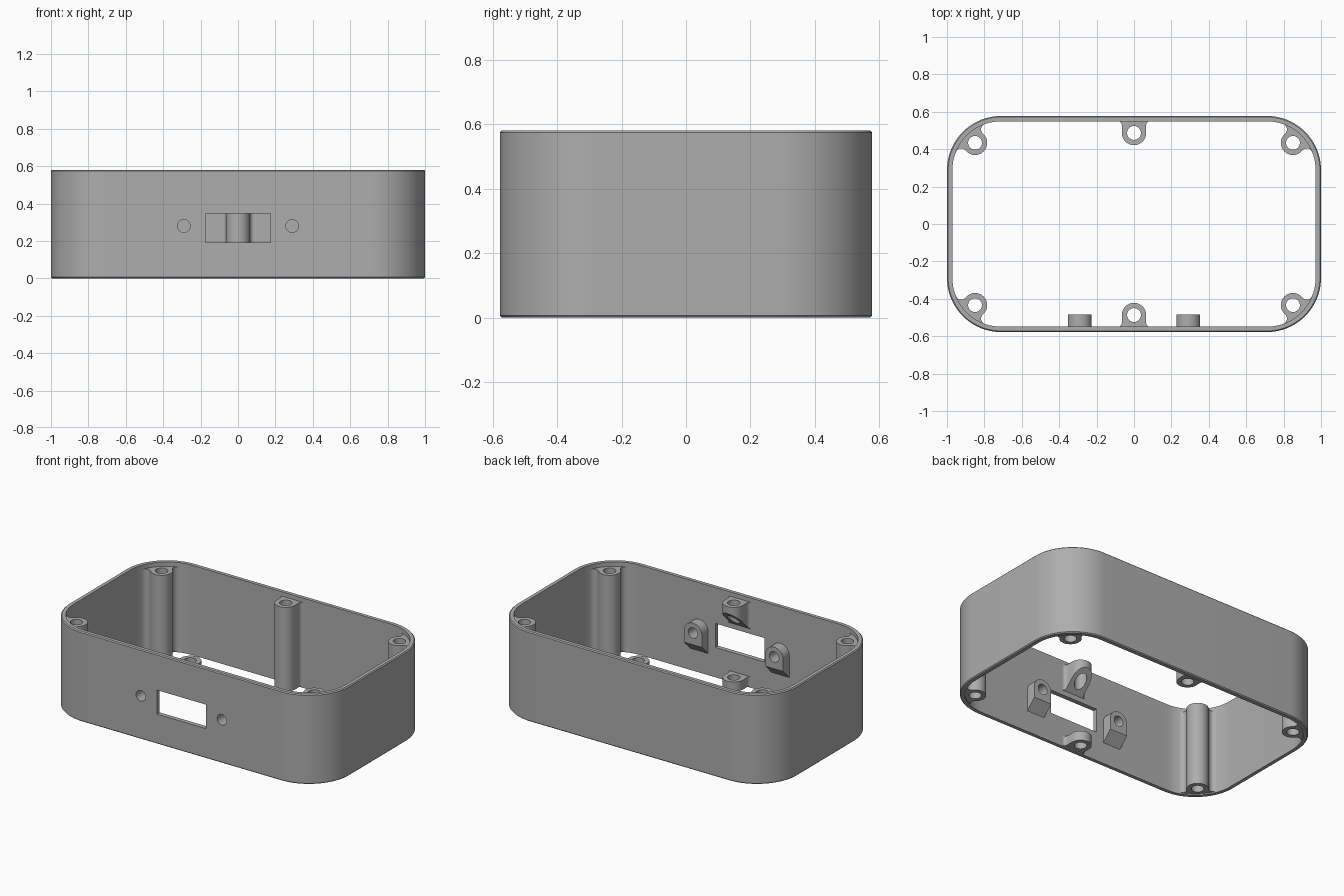
import bpy, bmesh
from math import sin, cos, pi, atan2, hypot, sqrt, radians
from mathutils import Matrix, Vector

cube = bpy.data.objects.get("Cube")
if cube:
    bpy.data.objects.remove(cube, do_unlink=True)

HX, HY, H = 1.0, 0.578, 0.58      # half length, half depth, height
CORNER, WALL = 0.29, 0.029        # outer corner radius, wall thickness
BOSS_R, HOLE_R = 0.065, 0.037
EMBED = 0.012                     # how far bosses sink into the wall
BOSS_Z0, BOSS_Z1 = 0.008, 0.552
TAB_X, TAB_Z = 0.29, 0.28

grey = bpy.data.materials.new("plain grey")
grey.use_nodes = True
grey.diffuse_color = (0.42, 0.42, 0.42, 1)
grey.node_tree.nodes["Principled BSDF"].inputs["Base Color"].default_value = grey.diffuse_color


def arc(cx, cy, r, a0, a1, n):
    return [(cx + r * cos(a0 + (a1 - a0) * i / n), cy + r * sin(a0 + (a1 - a0) * i / n))
            for i in range(n + 1)]


def finish(bm, name):
    bmesh.ops.recalc_face_normals(bm, faces=bm.faces)
    mesh = bpy.data.meshes.new(name)
    bm.to_mesh(mesh)
    bm.free()
    mesh.materials.append(grey)
    ob = bpy.data.objects.new(name, mesh)
    bpy.context.collection.objects.link(ob)
    return ob


def loft(name, loops, ring=False, matrix=Matrix()):
    """Skin equal-length loops; a ring joins last to first, otherwise ends are capped."""
    bm = bmesh.new()
    rows = [[bm.verts.new(matrix @ Vector(p)) for p in loop] for loop in loops]
    n = len(rows[0])
    for a, b in zip(rows, rows[1:] + (rows[:1] if ring else [])):
        for i in range(n):
            j = (i + 1) % n
            bm.faces.new((a[i], a[j], b[j], b[i]))
    if not ring:
        bm.faces.new(rows[0])
        bm.faces.new(rows[-1])
    return finish(bm, name)


def prism(name, outline, z0, z1, matrix=Matrix()):
    return loft(name, [[(x, y, z) for x, y in outline] for z in (z0, z1)], matrix=matrix)


def box(name, centre, size, turn=Matrix()):
    bm = bmesh.new()
    bmesh.ops.create_cube(bm, size=1, matrix=Matrix.Translation(centre) @ turn @ Matrix.Diagonal((*size, 1)))
    return finish(bm, name)


def rod(name, centre, radius, length, turn=Matrix()):
    bm = bmesh.new()
    bmesh.ops.create_cone(bm, cap_ends=True, segments=32, radius1=radius, radius2=radius, depth=length,
                          matrix=Matrix.Translation(centre) @ turn)
    return finish(bm, name)


def cut(ob, cutter):
    cutter.hide_render = True
    mod = ob.modifiers.new("cut", 'BOOLEAN')
    mod.operation, mod.solver, mod.object = 'DIFFERENCE', 'EXACT', cutter
    bpy.context.view_layer.objects.active = ob
    bpy.ops.object.modifier_apply(modifier=mod.name)
    bpy.data.objects.remove(cutter, do_unlink=True)


def smooth(ob):
    bpy.ops.object.select_all(action='DESELECT')
    ob.select_set(True)
    bpy.context.view_layer.objects.active = ob
    bpy.ops.object.shade_smooth_by_angle(angle=radians(30))


def slope_cutter(x, z):
    """Removes everything below a 45 degree plane rising inward from the front wall."""
    n = Vector((0, -1, 1)).normalized()
    return box("slope_cutter", Vector((x, -HY + WALL, z)) - n * 0.25, (0.4, 1, 0.5),
               Matrix.Rotation(pi / 4, 4, 'X'))


# Outer wall: rounded rectangle ring with a fine chamfer on the outer rims
def rounded_rect(inset, z):
    pts = []
    for k, (sx, sy) in enumerate([(1, 1), (-1, 1), (-1, -1), (1, -1)]):
        pts += arc(sx * (HX - CORNER), sy * (HY - CORNER), CORNER - inset, k * pi / 2, (k + 1) * pi / 2, 20)
    return [(x, y, z) for x, y in pts]


C = 0.006
wall = loft("case_wall", [rounded_rect(i, z) for i, z in
            [(WALL, 0), (C, 0), (0, C), (0, H - C), (C, H), (WALL, H)]], ring=True)

# Front window and screw holes
SIDE = Matrix.Rotation(pi / 2, 4, 'X')
cut(wall, box("window_cutter", (0, -HY, 0.27), (0.35, 0.2, 0.155)))
for s in (1, -1):
    cut(wall, rod("screw_cutter", (s * TAB_X, -HY, TAB_Z), 0.034, 0.2, SIDE))
smooth(wall)


# Boss outlines, local +x pointing at the wall
def mirrored(half, back):
    return half + [(x, -y) for x, y in reversed(half[:-1])] + back


def flat_outline(gap, f=0.02):
    half = arc(gap - f, BOSS_R + f, f, 0, -pi / 2, 6) + arc(0, 0, BOSS_R, pi / 2, pi, 14)
    e = gap + EMBED
    return mirrored(half, [(e, -BOSS_R - f), (e, BOSS_R + f)])


def corner_outline(d, f=0.03):
    R = CORNER - WALL
    a, b = R - f, BOSS_R + f
    fx = (a * a + d * d - b * b) / (2 * d)
    fy = sqrt(a * a - fx * fx)
    t_wall, t_boss = atan2(fy, fx), atan2(fy, fx - d)
    half = arc(fx - d, fy, f, t_wall, t_boss - pi, 8) + arc(0, 0, BOSS_R, t_boss, pi, 14)
    return mirrored(half, arc(-d, 0, R + EMBED, -t_wall, t_wall, 10))


def boss(name, outline, x, y, angle, z0=BOSS_Z0, z1=BOSS_Z1, slope=None):
    ob = prism(name, outline, z0, z1, Matrix.Translation((x, y, 0)) @ Matrix.Rotation(angle, 4, 'Z'))
    cut(ob, rod("bore_cutter", (x, y, H / 2), HOLE_R, 1))
    if slope is not None:
        cut(ob, slope_cutter(x, slope))
    smooth(ob)


# Four corner bosses
BX, BY = 0.85, 0.434
dx, dy = BX - (HX - CORNER), BY - (HY - CORNER)
for sx, side in ((1, "left"), (-1, "right")):
    for sy, end in ((1, "back"), (-1, "front")):
        boss(f"{end}_{side}_boss", corner_outline(hypot(dx, dy)), sx * BX, sy * BY, atan2(sy * dy, sx * dx))

# Middle bosses; the front one is interrupted around the window
MY = 0.487
middle = flat_outline(HY - WALL - MY)
boss("back_middle_boss", middle, 0, MY, pi / 2)
boss("front_upper_boss", middle, 0, -MY, -pi / 2, z0=0.36, slope=0.38)
boss("front_lower_boss", middle, 0, -MY, -pi / 2, z1=0.07)

# Screw tabs beside the window, arched on top and sloped underneath
TAB_W, TAB_BASE, TAB_FRONT = 0.064, 0.13, -0.485
arch = arc(0, TAB_Z, TAB_W, 0, pi, 20) + [(-TAB_W, TAB_BASE), (TAB_W, TAB_BASE)]
for s, side in ((1, "left"), (-1, "right")):
    tab = prism(f"{side}_screw_tab", arch, -TAB_FRONT, HY - WALL + EMBED,
                Matrix.Translation((s * TAB_X, 0, 0)) @ SIDE)
    cut(tab, slope_cutter(s * TAB_X, TAB_BASE + 0.01))
    cut(tab, rod("screw_cutter", (s * TAB_X, -HY, TAB_Z), 0.034, 0.4, SIDE))
    smooth(tab)
